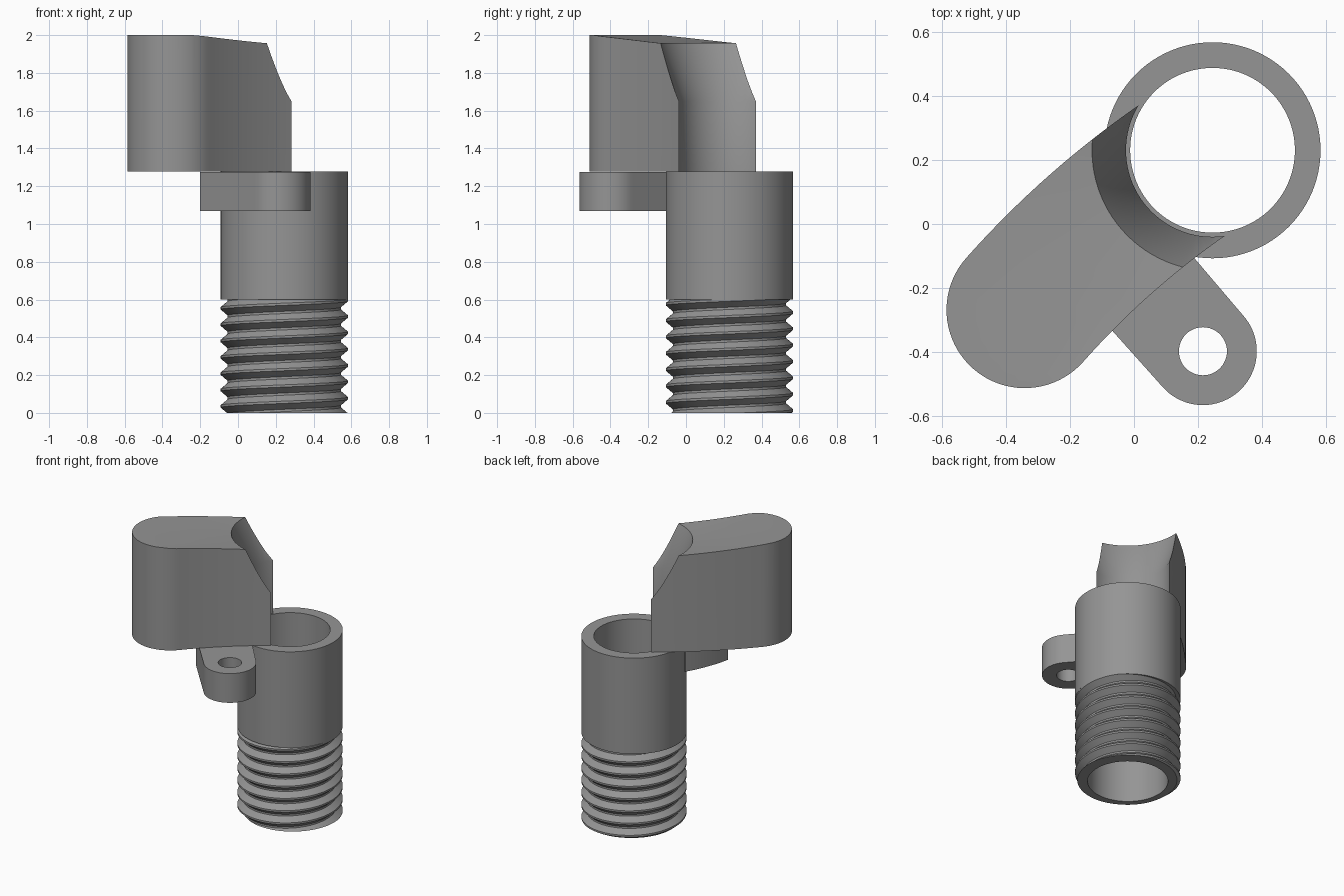
import bpy, bmesh, math
from mathutils import Vector

if "Cube" in bpy.data.objects:
    bpy.data.objects.remove(bpy.data.objects["Cube"])

CX, CY = 0.245, 0.23                    # tube axis
R_OUT, R_IN = 0.337, 0.257
Z_THREAD, Z_RIM = 0.6, 1.277
SEG = 96

grey = bpy.data.materials.new("mid_grey")
grey.diffuse_color = (0.3, 0.3, 0.3, 1)
grey.use_nodes = True
grey.node_tree.nodes["Principled BSDF"].inputs["Base Color"].default_value = grey.diffuse_color


def finish(name, bm):
    bmesh.ops.remove_doubles(bm, verts=bm.verts, dist=1e-5)
    bmesh.ops.recalc_face_normals(bm, faces=bm.faces)
    me = bpy.data.meshes.new(name)
    bm.to_mesh(me)
    bm.free()
    me.materials.append(grey)
    ob = bpy.data.objects.new(name, me)
    bpy.context.collection.objects.link(ob)
    return ob


def select(ob):
    bpy.ops.object.select_all(action='DESELECT')
    ob.select_set(True)
    bpy.context.view_layer.objects.active = ob


def smooth(ob):
    select(ob)
    bpy.ops.object.shade_smooth_by_angle(angle=math.radians(30))


def lathe(name, profile, closed=True):
    """Revolve (radius, z) points about the tube axis."""
    bm = bmesh.new()
    rings = []
    for r, z in profile:
        rings.append([bm.verts.new((CX + r * math.cos(2 * math.pi * i / SEG),
                                    CY + r * math.sin(2 * math.pi * i / SEG), z))
                      for i in range(SEG)])
    pairs = list(zip(rings, rings[1:]))
    if closed:
        pairs.append((rings[-1], rings[0]))
    for a, b in pairs:
        for i in range(SEG):
            j = (i + 1) % SEG
            bm.faces.new((a[i], a[j], b[j], b[i]))
    if not closed:
        bm.faces.new(rings[0])
        bm.faces.new(rings[-1])
    return finish(name, bm)


def extrude(name, outline, z0, z1):
    bm = bmesh.new()
    f = bm.faces.new([bm.verts.new((x, y, z0)) for x, y in outline])
    g = bmesh.ops.extrude_face_region(bm, geom=[f])
    bmesh.ops.translate(bm, vec=(0, 0, z1 - z0),
                        verts=[v for v in g["geom"] if isinstance(v, bmesh.types.BMVert)])
    return finish(name, bm)


def cut(ob, cutter):
    mod = ob.modifiers.new("cut", 'BOOLEAN')
    mod.operation, mod.solver, mod.object = 'DIFFERENCE', 'EXACT', cutter
    select(ob)
    bpy.ops.object.modifier_apply(modifier=mod.name)
    bpy.data.objects.remove(cutter)


def arc(c, r, a0, a1, n):
    """Points on an arc, angles in degrees."""
    out = []
    for i in range(n + 1):
        a = math.radians(a0 + (a1 - a0) * i / n)
        out.append((c[0] + r * math.cos(a), c[1] + r * math.sin(a)))
    return out


# Smooth upper sleeve
sleeve = lathe("sleeve", [(R_IN, Z_THREAD), (R_OUT, Z_THREAD), (R_OUT, Z_RIM), (R_IN, Z_RIM)])
smooth(sleeve)

# Threaded lower tube: helical ridge profile trimmed flat at both ends
PITCH, ROOT = 0.0865, 0.3
TOOTH = [(0.0, ROOT), (0.36, R_OUT), (0.5, R_OUT), (0.86, ROOT), (1.0, ROOT)]


def thread_radius(u):
    u %= 1.0
    for (u0, r0), (u1, r1) in zip(TOOTH, TOOTH[1:]):
        if u <= u1:
            return r0 + (r1 - r0) * (u - u0) / (u1 - u0)
    return ROOT


bm = bmesh.new()
cols = []
for i in range(SEG + 1):
    t = 2 * math.pi * i / SEG
    shift = i / SEG - 0.5 - 0.03
    pts = [(R_IN, 0.0)]
    for k in range(-2, 10):
        for u, r in TOOTH[:-1]:
            z = (k + u + shift) * PITCH
            zc = min(max(z, 0.0), Z_THREAD)
            if zc != z:
                r = thread_radius(zc / PITCH - shift)
            pts.append((r, zc))
    pts.append((R_IN, Z_THREAD))
    cols.append([bm.verts.new((CX + r * math.cos(t), CY + r * math.sin(t), z)) for r, z in pts])
for a, b in zip(cols, cols[1:]):
    n = len(a)
    for j in range(n):
        bm.faces.new((a[j], b[j], b[(j + 1) % n], a[(j + 1) % n]))
bmesh.ops.dissolve_degenerate(bm, dist=1e-5, edges=bm.edges)
smooth(finish("threaded_tube", bm))

# Curved spout block: a bent bar with a round end
CAP, CAP_R, BEND = Vector((-0.341, -0.268)), 0.244, 2.76
HEAD = 48.4                                        # bar direction at the round end
side = math.radians(HEAD - 90)
bend_c = CAP + BEND * Vector((math.cos(side), math.sin(side)))
A0, TURN = HEAD + 90, 18
outline = arc(bend_c, BEND + CAP_R, A0 - TURN, A0, 20)
outline += arc(CAP, CAP_R, A0, A0 + 180, 40)[1:]
outline += arc(bend_c, BEND - CAP_R, A0, A0 - TURN, 20)[1:]
block = extrude("spout_block", outline, Z_RIM, 2.1)
# Hollowed face, flared mouth and gently sloping top, all round the tube axis
cut(block, lathe("block_cutter", [(0.27, 1.1), (0.27, 1.65), (0.376, 1.957),
                                  (0.87, 2.0), (1.5, 2.0), (1.5, 2.3)], closed=False))
smooth(block)

# Mounting lug with a screw hole
LUG, LUG_R = (0.215, -0.397), 0.168
outline = arc(LUG, LUG_R, -138, 42, 40)
outline += [(0.17, -0.085), (0.17, 0.1), (-0.08, 0.12), (-0.115, 0.06),
            (-0.15, -0.02), (-0.18, -0.1), (-0.2, -0.185)]
lug = extrude("mounting_lug", outline, 1.07, Z_RIM - 0.001)
cut(lug, lathe("bore_cutter", [(0.31, 0.9), (0.31, 1.5)], closed=False))
cut(lug, extrude("hole_cutter", arc(LUG, 0.075, 0, 352.5, 47), 0.9, 1.5))
smooth(lug)
